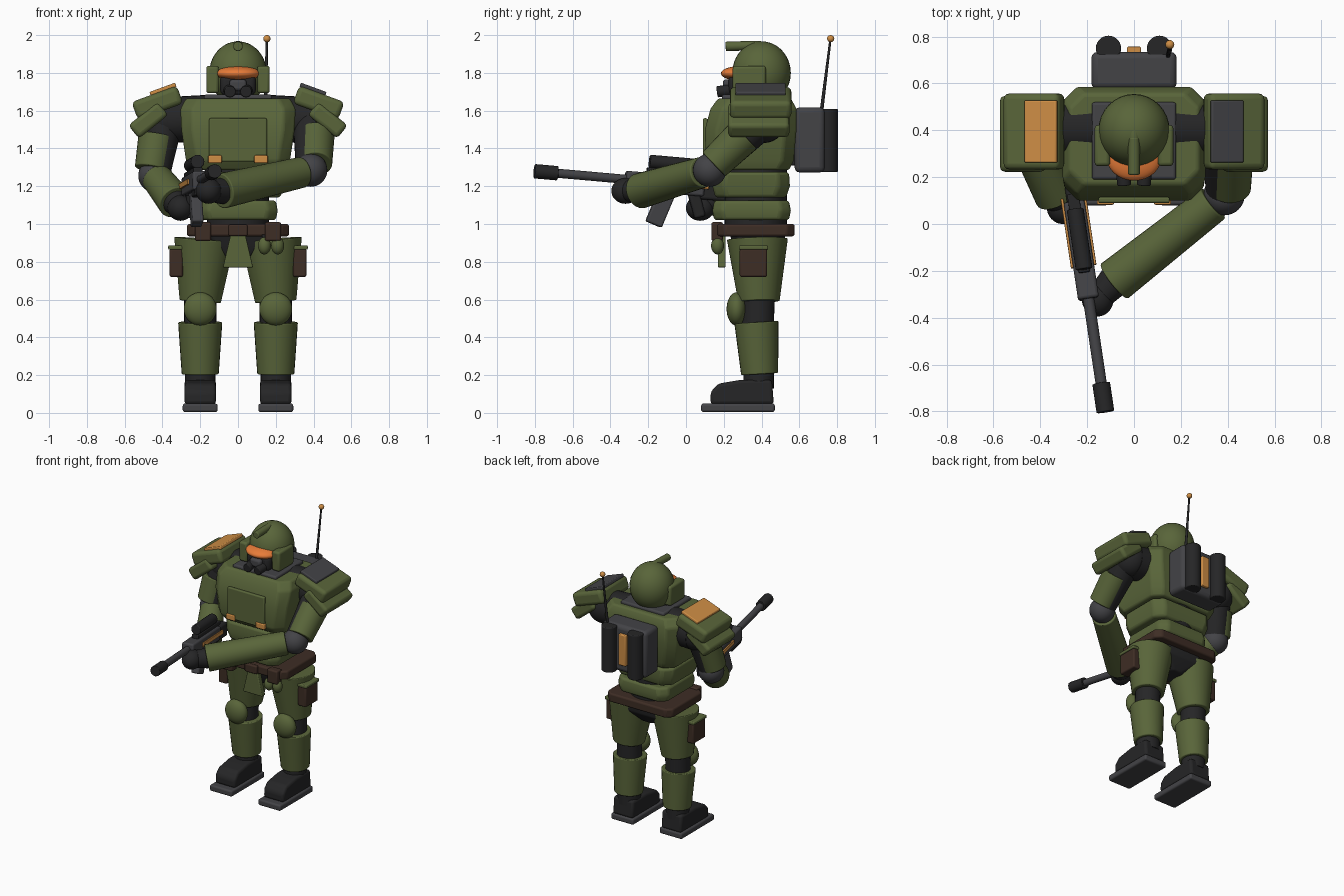
import bpy, bmesh
from math import radians, pi
from mathutils import Matrix, Vector, Euler

cube = bpy.data.objects.get("Cube")
if cube:
    bpy.data.objects.remove(cube, do_unlink=True)


def material(name, r, g, b):
    m = bpy.data.materials.new(name)
    m.use_nodes = True
    m.diffuse_color = (r, g, b, 1)
    m.node_tree.nodes["Principled BSDF"].inputs["Base Color"].default_value = (r, g, b, 1)
    return m


GREEN = material("olive_green", .1, .13, .042)
DARK = material("soft_black", .019, .019, .02)
GREY = material("dark_grey", .056, .056, .062)
BROWN = material("leather_brown", .048, .026, .018)
ORANGE = material("marking_orange", .62, .27, .06)
VISOR = material("visor_orange", .8, .2, .04)
parts = []


def finish(name, bm, mat, bevel=0, matrix=None):
    bmesh.ops.recalc_face_normals(bm, faces=bm.faces)
    mesh = bpy.data.meshes.new(name)
    bm.to_mesh(mesh)
    bm.free()
    mesh.materials.append(mat)
    ob = bpy.data.objects.new(name, mesh)
    bpy.context.collection.objects.link(ob)
    if matrix:
        ob.matrix_world = matrix
    if bevel:
        mod = ob.modifiers.new("Bevel", "BEVEL")
        mod.width, mod.segments, mod.limit_method = bevel, 3, "ANGLE"
    parts.append(ob)
    return ob


def box(name, mat, loc, size, bevel=.01, rot=(0, 0, 0), frame=Matrix()):
    bm = bmesh.new()
    bmesh.ops.create_cube(bm, size=1)
    bmesh.ops.scale(bm, vec=size, verts=bm.verts)
    turn = Euler([radians(a) for a in rot]).to_matrix().to_4x4()
    return finish(name, bm, mat, bevel, frame @ Matrix.Translation(loc) @ turn)


def tube(name, mat, a, b, r1, r2=None, sides=28, bevel=0, frame=Matrix()):
    a, b = Vector(a), Vector(b)
    bm = bmesh.new()
    bmesh.ops.create_cone(bm, cap_ends=True, segments=sides, radius1=r1,
                          radius2=r1 if r2 is None else r2, depth=(b - a).length)
    turn = (b - a).to_track_quat("Z", "Y").to_matrix().to_4x4()
    return finish(name, bm, mat, bevel, frame @ Matrix.Translation((a + b) / 2) @ turn)


def ball(name, mat, loc, radii):
    bm = bmesh.new()
    bmesh.ops.create_uvsphere(bm, u_segments=32, v_segments=18, radius=1)
    bmesh.ops.scale(bm, vec=radii, verts=bm.verts)
    return finish(name, bm, mat, 0, Matrix.Translation(loc))


def loft(name, mat, sections, cut, bevel=.01):
    """Stack of cut-corner rectangles: (z, half width, front y, back y)."""
    bm = bmesh.new()
    rings = []
    for z, w, f, k in sections:
        half = [(w - cut, f), (w, f + cut), (w, k - cut), (w - cut, k)]
        outline = half + [(-x, y) for x, y in reversed(half)]
        rings.append([bm.verts.new((x, y, z)) for x, y in outline])
    for lo, hi in zip(rings, rings[1:]):
        for i in range(8):
            j = (i + 1) % 8
            bm.faces.new((lo[i], lo[j], hi[j], hi[i]))
    bm.faces.new(rings[0])
    bm.faces.new(rings[-1])
    return finish(name, bm, mat, bevel)


def slab(name, mat, profile, axis, start, depth, bevel=.01):
    """Extrude a flat profile: along x it holds (y, z), along y it holds (x, z)."""
    bm = bmesh.new()
    face = bm.faces.new([bm.verts.new((start, u, v) if axis == "x" else (u, start, v))
                         for u, v in profile])
    geo = bmesh.ops.extrude_face_region(bm, geom=[face])["geom"]
    move = (depth, 0, 0) if axis == "x" else (0, depth, 0)
    bmesh.ops.translate(bm, vec=move, verts=[g for g in geo if isinstance(g, bmesh.types.BMVert)])
    return finish(name, bm, mat, bevel)


# Legs, boots, shoulders and other mirrored parts
for s, side in ((-1, "right_"), (1, "left_")):
    x = .2 * s
    box(side + "sole", GREY, (x, .275, .027), (.185, .39, .045), .012)
    slab(side + "boot", DARK, [(.13, .045), (.13, .11), (.17, .155), (.29, .175),
                               (.455, .175), (.465, .045)], "x", x - .083, .166, .018)
    tube(side + "ankle", DARK, (x, .385, .13), (x, .385, .26), .08)
    tube(side + "shin_guard", GREEN, (x, .39, .205), (x, .373, .48), .098, .117, bevel=.006)
    tube(side + "knee_joint", DARK, (x, .38, .44), (x, .385, .64), .085)
    ball(side + "knee_pad", GREEN, (x, .268, .55), (.087, .053, .088))
    tube(side + "thigh", GREEN, (x, .386, .59), (.177 * s, .378, .92), .11, .162, bevel=.006)
    box(side + "thigh_pouch", BROWN, (.327 * s, .357, .795), (.07, .145, .15), .01)
    box(side + "thigh_pouch_flap", GREEN, (.327 * s, .357, .875), (.085, .155, .022), .006)

    tube(side + "shoulder_joint", DARK, (.1 * s, .41, 1.565), (.37 * s, .41, 1.55), .122)
    ball(side + "shoulder_ball", DARK, (.38 * s, .41, 1.55), (.115, .12, .12))
    box(side + "shoulder_pad", GREEN, (.427 * s, .395, 1.642), (.255, .325, .1), .025,
        (0, 20 * s, 0))
    box(side + "shoulder_pad_rim", GREEN, (.475 * s, .385, 1.55), (.2, .325, .09), .022,
        (0, 39 * s, 0))
    box(side + "shoulder_plate", GREY if s > 0 else ORANGE, (.397 * s, .395, 1.712),
        (.145, .265, .024), .006, (0, 20 * s, 0))
    box(side + "chest_clip", ORANGE, (.122 * s, .097, 1.343), (.072, .03, .042), .006)
    box(side + "cheek_guard", GREEN, (.135 * s, .335, 1.765), (.066, .175, .145), .015)
    tube(side + "mask_filter", DARK, (.048 * s, .25, 1.71), (.042 * s, .165, 1.70), .03, bevel=.005)
    tube(side + "pack_canister", DARK, (.109 * s, .75, 1.275), (.109 * s, .75, 1.61), .054,
         bevel=.006)
    box(side + "belt_pouch", BROWN, (.185 * s, .165, .96), (.085, .06, .1), .01)

# Torso
loft("pelvis", DARK, [(.8, .07, .3, .46), (.88, .16, .25, .52), (.99, .19, .22, .53)], .04)
tube("torso_core", DARK, (0, .37, .94), (0, .37, 1.36), .165)
loft("belt", BROWN, [(.935, .27, .165, .575), (1.0, .27, .165, .575)], .04, .012)
box("belt_buckle", BROWN, (0, .16, .967), (.1, .03, .06), .008)
loft("lower_belly_plate", GREEN, [(1.02, .2, .15, .545), (1.07, .21, .14, .555),
                                  (1.125, .2, .15, .545)], .05, .016)
loft("upper_belly_plate", GREEN, [(1.14, .225, .155, .53), (1.2, .24, .14, .55),
                                  (1.275, .245, .15, .545)], .06, .016)
loft("chest_armour", GREEN, [(1.285, .255, .14, .545), (1.335, .275, .105, .57),
                             (1.5, .3, .1, .585), (1.61, .305, .13, .585),
                             (1.665, .275, .17, .555)], .06, .012)
box("chest_panel", GREEN, (0, .102, 1.445), (.305, .025, .23), .008)
box("collar", GREY, (0, .355, 1.665), (.36, .33, .04), .012)
slab("groin_flap", GREEN, [(-.04, .94), (.04, .94), (.08, .77), (-.08, .77)], "y", .17, .04, .006)
for i, gx in enumerate((.14, .21)):
    ball(f"grenade_{i + 1}", GREEN, (gx, .167, .885), (.034, .034, .046))
    tube(f"grenade_cap_{i + 1}", DARK, (gx, .167, .92), (gx, .167, .945), .013)

# Head
tube("neck", DARK, (0, .4, 1.6), (0, .4, 1.78), .09)
ball("helmet", GREEN, (0, .4, 1.8), (.152, .155, .167))
box("face", DARK, (0, .31, 1.735), (.19, .17, .11), .03)
box("breathing_mask", GREY, (0, .225, 1.735), (.09, .06, .06), .016)
ball("visor", VISOR, (0, .288, 1.797), (.118, .103, .039))
tube("helmet_lamp", GREEN, (0, .21, 1.94), (0, .37, 1.945), .025, bevel=.006)
ball("helmet_lamp_end", GREEN, (0, .375, 1.945), (.025, .06, .024))

# Backpack and antenna
box("backpack", GREY, (0, .655, 1.445), (.365, .16, .345), .028)
box("pack_mount", DARK, (0, .57, 1.43), (.2, .06, .24), .01)
box("pack_stripe", ORANGE, (0, .742, 1.45), (.06, .03, .23), .006)
tube("antenna", DARK, (.145, .715, 1.58), (.153, .765, 1.98), .01, .006, 12)
ball("antenna_tip", ORANGE, (.153, .766, 1.981), (.019, .019, .019))

# Arms: shoulder, elbow, wrist, hand and elbow-end radius of the forearm
poses = {
    "left_": ((.39, .4, 1.55), (.385, .125, 1.285), (-.085, -.245, 1.175), (-.155, -.32, 1.175)),
    "right_": ((-.39, .4, 1.55), (-.44, .33, 1.255), (-.33, .12, 1.115), (-.305, .075, 1.085)),
}
for side, pose in poses.items():
    shoulder, elbow, wrist, hand = (Vector(p) for p in pose)
    out = Vector((.025 if side == "left_" else -.025, -.01, 0))
    tube(side + "upper_arm", DARK, shoulder, elbow, .1, .078)
    tube(side + "upper_arm_guard", GREEN, shoulder.lerp(elbow, .3) + out,
         shoulder.lerp(elbow, .88) + out, .098, .088, bevel=.006)
    ball(side + "elbow", GREY, elbow, (.088, .088, .088))
    tube(side + "forearm", GREEN, elbow.lerp(wrist, .1), wrist, .082, .094, bevel=.006)
    ball(side + "hand", DARK, hand, (.068, .075, .068))
    tube(side + "wrist", DARK, wrist, hand, .07, .055)

# Rifle, built along its own -y axis and then aimed
aim = (Matrix.Translation((-.197, -.3, 1.235)) @ Matrix.Rotation(radians(8.5), 4, "Z")
       @ Matrix.Rotation(radians(-5), 4, "X"))
tube("muzzle", DARK, (0, -.385, 0), (0, -.51, 0), .038, sides=12, bevel=.004, frame=aim)
tube("barrel", GREY, (0, .05, 0), (0, -.4, 0), .024, sides=16, frame=aim)
box("receiver", GREY, (0, .19, -.005), (.09, .42, .1), .012, frame=aim)
box("stock", DARK, (0, .46, -.02), (.06, .16, .1), .014, frame=aim)
box("fore_grip", DARK, (0, .05, -.06), (.07, .14, .05), .01, frame=aim)
box("top_rail", DARK, (0, .26, .058), (.05, .34, .03), .006, frame=aim)
tube("scope", DARK, (0, .1, .105), (0, .36, .105), .036, sides=20, bevel=.005, frame=aim)
box("scope_mount", DARK, (0, .23, .075), (.03, .12, .04), .005, frame=aim)
box("magazine", GREY, (0, .18, -.13), (.06, .09, .2), .01, (-18, 0, 0), aim)
box("trigger_grip", DARK, (0, .37, -.1), (.05, .06, .14), .012, (20, 0, 0), aim)
for s, side in ((-1, "right_"), (1, "left_")):
    box(side + "rifle_stripe", ORANGE, (.049 * s, .27, .0), (.012, .3, .03), .003, frame=aim)

# Smooth curved surfaces, keep hard edges
bpy.ops.object.select_all(action="DESELECT")
for ob in parts:
    ob.select_set(True)
bpy.context.view_layer.objects.active = parts[0]
bpy.ops.object.shade_smooth_by_angle(angle=radians(35))
